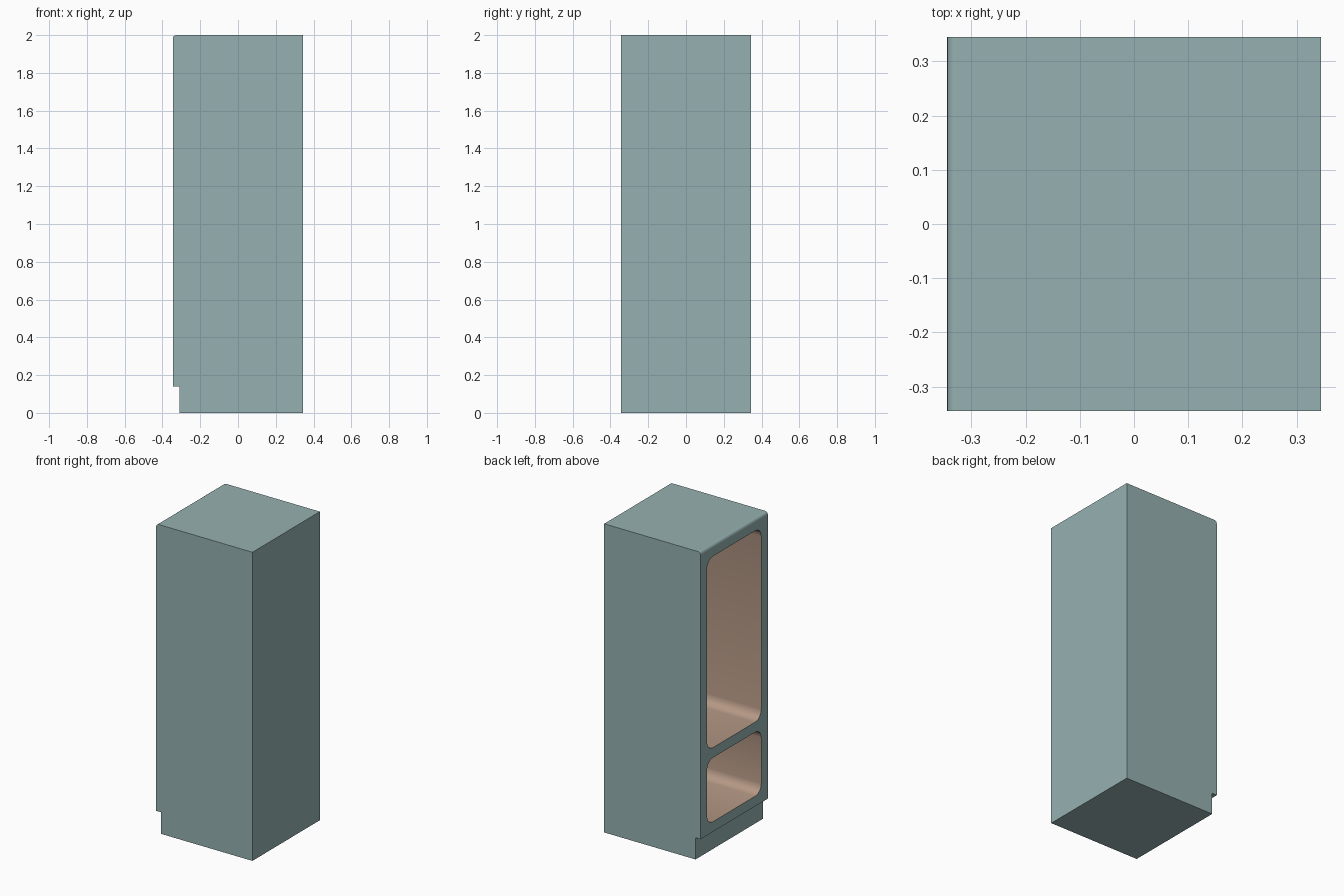
import bpy, bmesh, math

old = bpy.data.objects.get("Cube")
if old:
    bpy.data.objects.remove(old, do_unlink=True)

HALF, HEIGHT = 0.345, 2.0
KICK_H, KICK_D = 0.14, 0.035
EDGE_R = 0.018
POCKET_HALF, POCKET_BACK, POCKET_R = 0.278, 0.28, 0.06


def material(name, rgb):
    mat = bpy.data.materials.new(name)
    mat.use_nodes = True
    mat.diffuse_color = (*rgb, 1)
    mat.node_tree.nodes["Principled BSDF"].inputs["Base Color"].default_value = (*rgb, 1)
    return mat


def arc(cx, cy, r, start, steps=4):
    """Quarter circle, counter-clockwise from the start angle in degrees."""
    angles = [math.radians(start + 90 * i / steps) for i in range(steps + 1)]
    return [(cx + r * math.cos(a), cy + r * math.sin(a)) for a in angles]


def extrude(name, points, offset, mat):
    """Prism from a closed 3D outline pushed along the offset."""
    bm = bmesh.new()
    face = bm.faces.new([bm.verts.new(p) for p in points])
    ext = bmesh.ops.extrude_face_region(bm, geom=[face], use_keep_orig=True)
    verts = [g for g in ext["geom"] if isinstance(g, bmesh.types.BMVert)]
    bmesh.ops.translate(bm, verts=verts, vec=offset)
    bmesh.ops.recalc_face_normals(bm, faces=bm.faces)
    mesh = bpy.data.meshes.new(name)
    bm.to_mesh(mesh)
    bm.free()
    mesh.materials.append(mat)
    obj = bpy.data.objects.new(name, mesh)
    bpy.context.collection.objects.link(obj)
    return obj


shell = material("grey_teal", (0.305, 0.44, 0.44))
lining = material("warm_tan", (0.46, 0.315, 0.235))

# Cabinet body: side profile with recessed kick and one rounded top edge
profile = [(-HALF + KICK_D, 0), (HALF, 0), (HALF, HEIGHT)]
profile += arc(-HALF + EDGE_R, HEIGHT - EDGE_R, EDGE_R, 90)
profile += [(-HALF, KICK_H), (-HALF + KICK_D, KICK_H)]
body = extrude("cabinet_body", [(x, -HALF, z) for x, z in profile], (0, 2 * HALF, 0), shell)

# Two lined compartments with rounded corners
for name, low, high in (("lower", 0.205, 0.62), ("upper", 0.685, 1.925)):
    y, z0, z1 = POCKET_HALF - POCKET_R, low + POCKET_R, high - POCKET_R
    outline = []
    for cy, cz, start in ((y, z1, 0), (-y, z1, 90), (-y, z0, 180), (y, z0, 270)):
        outline += arc(cy, cz, POCKET_R, start)
    cutter = extrude(name + "_cutter", [(-HALF - 0.1, a, b) for a, b in outline],
                     (HALF + 0.1 + POCKET_BACK, 0, 0), lining)
    cutter.hide_render = True
    cut = body.modifiers.new(name + "_compartment", "BOOLEAN")
    cut.object = cutter
    cut.operation = "DIFFERENCE"
    cut.solver = "EXACT"
    cut.material_mode = "TRANSFER"
    bpy.context.view_layer.objects.active = body
    bpy.ops.object.modifier_apply(modifier=cut.name)
    bpy.data.objects.remove(cutter, do_unlink=True)

# Smooth lining and rounded edge, flat outer panels
bpy.ops.object.select_all(action="DESELECT")
body.select_set(True)
bpy.context.view_layer.objects.active = body
bpy.ops.object.shade_smooth_by_angle(angle=math.radians(35))
for poly in body.data.polygons:
    lined = body.data.materials[poly.material_index] == lining
    poly.use_smooth = lined or max(abs(c) for c in poly.normal) < 0.99
